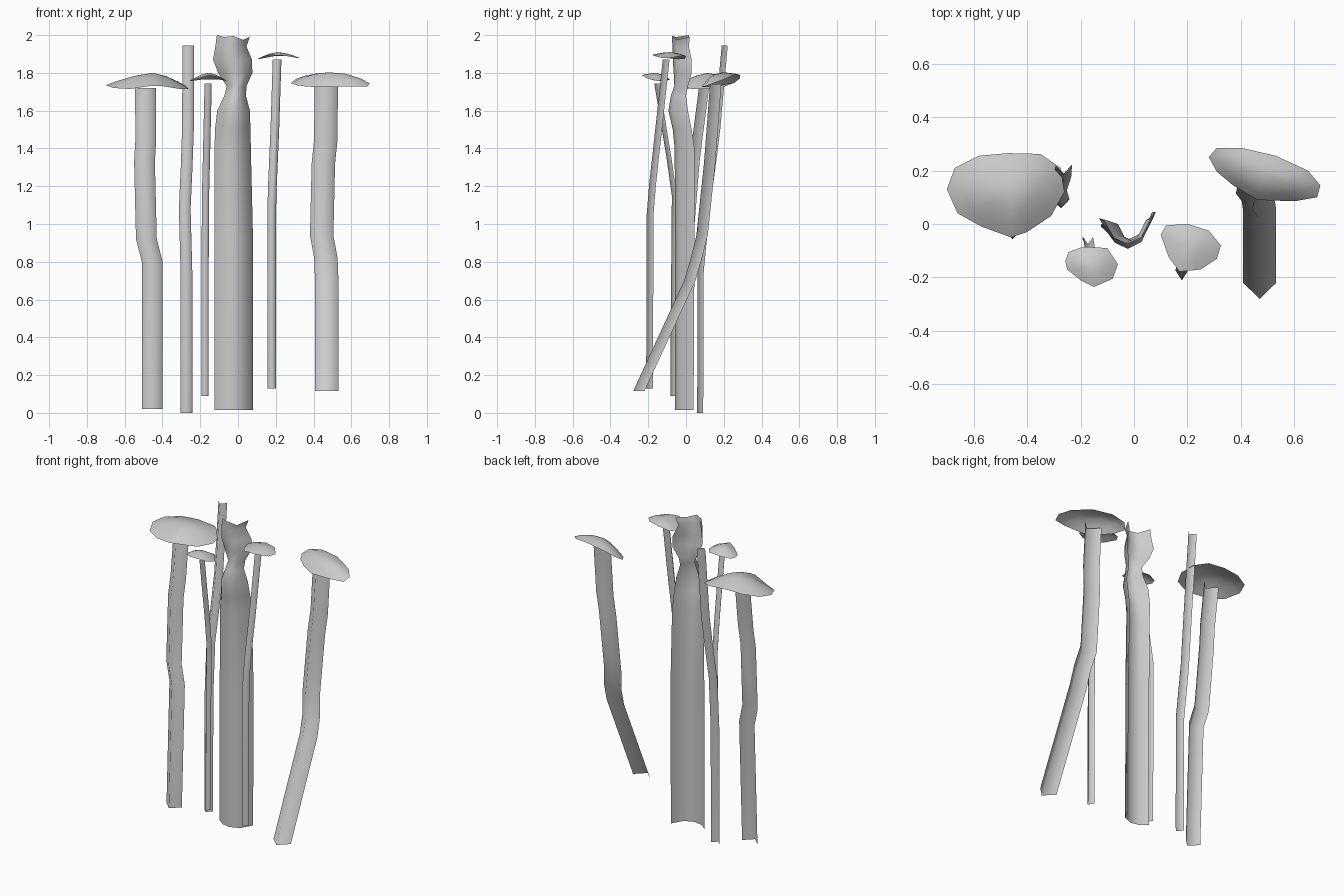
import bpy


def make_mesh(name, verts, faces):
    me = bpy.data.meshes.new(name)
    me.from_pydata(verts, [], faces)
    me.update()
    for p in me.polygons:
        p.use_smooth = True
    ob = bpy.data.objects.new(name, me)
    bpy.context.collection.objects.link(ob)
    return ob


def sheet(name, rings):
    """Skin a strip of open cross-sections, lowest first."""
    n = len(rings[0])
    verts = [p for r in rings for p in r]
    faces = [(k * n + i, k * n + i + 1, (k + 1) * n + i + 1, (k + 1) * n + i)
             for k in range(len(rings) - 1) for i in range(n - 1)]
    return make_mesh(name, verts, faces)


def stem(name, path, w, d):
    """Open V-section stem, ridge to the front; path of (x, y, z)."""
    return sheet(name, [[(x - w, y + d, z), (x, y - d, z), (x + w, y + d, z)]
                        for x, y, z in path])


def cap(name, centre, rim, power=1.6):
    """Thin open dome from a centre peak out to an irregular rim."""
    cx, cy, cz = centre
    n = len(rim)
    verts = [centre]
    for t in (0.4, 0.75, 1.0):
        verts += [(cx + (x - cx) * t, cy + (y - cy) * t,
                   cz + (z - cz) * t ** power) for x, y, z in rim]
    faces = [(0, 1 + i, 1 + (i + 1) % n) for i in range(n)]
    for k in range(2):
        a, b = 1 + k * n, 1 + (k + 1) * n
        faces += [(a + i, b + i, b + (i + 1) % n, a + (i + 1) % n) for i in range(n)]
    # rims are listed clockwise from above, so flip to face up
    return make_mesh(name, verts, [f[::-1] for f in faces])


# Central trunk: open half tube with a pinched neck and flared, ragged top
# z, x left, x right, y front, y left edge, y right edge
trunk = [
    (0.015, -0.124, 0.080, -0.058, -0.010, 0.040),
    (0.90, -0.124, 0.080, -0.058, -0.010, 0.045),
    (1.40, -0.124, 0.068, -0.060, -0.005, 0.045),
    (1.50, -0.122, 0.066, -0.070, 0.000, 0.030),
    (1.60, -0.110, 0.063, -0.093, 0.000, 0.010),
    (1.68, -0.072, 0.042, -0.080, -0.005, 0.000),
    (1.73, -0.060, 0.045, -0.062, 0.000, 0.010),
    (1.80, -0.105, 0.076, -0.065, 0.015, 0.030),
    (1.87, -0.132, 0.074, -0.070, 0.022, 0.030),
    (1.94, -0.120, 0.045, -0.072, 0.015, 0.015),
    (1.99, -0.112, 0.062, -0.074, 0.015, 0.020),
]
rings = []
for z, xl, xr, yf, yl, yr in trunk:
    rag = (0.01, 0, 0.005, -0.015, 0) if z == 1.99 else (0,) * 5
    ring = []
    for t, k, dz in zip((0, 0.22, 0.5, 0.8, 1), (1, 0.25, 0, 0.25, 1), rag):
        edge = yl if t < 0.5 else yr
        ring.append((xl + (xr - xl) * t, yf + (edge - yf) * k, z + dz))
    rings.append(ring)
sheet("trunk", rings)

# Thick and thin stems
stem("left_thick_stem", [
    (-0.454, -0.030, 0.02), (-0.454, 0.000, 0.80), (-0.485, 0.012, 0.92),
    (-0.495, 0.045, 1.33), (-0.488, 0.06, 1.45), (-0.49, 0.095, 1.72)], 0.055, 0.027)
stem("right_thick_stem", [
    (0.47, -0.250, 0.115), (0.47, 0.020, 0.70), (0.465, 0.055, 0.82),
    (0.443, 0.085, 0.94), (0.452, 0.125, 1.32), (0.465, 0.135, 1.45),
    (0.467, 0.157, 1.74)], 0.062, 0.03)
stem("left_thin_stem", [
    (-0.273, 0.075, 0.0), (-0.273, 0.078, 0.75), (-0.282, 0.110, 1.08),
    (-0.272, 0.140, 1.30), (-0.265, 0.165, 1.50), (-0.263, 0.205, 1.945)], 0.031, 0.016)
stem("left_small_stem", [
    (-0.174, -0.070, 0.09), (-0.174, -0.065, 0.80), (-0.172, -0.062, 1.15),
    (-0.167, -0.090, 1.35), (-0.158, -0.155, 1.745)], 0.019, 0.013)
stem("right_thin_stem", [
    (0.179, -0.193, 0.13), (0.178, -0.190, 1.05), (0.182, -0.178, 1.20),
    (0.195, -0.145, 1.50), (0.207, -0.105, 1.87)], 0.023, 0.018)

# Mushroom caps
cap("left_large_cap", (-0.45, 0.11, 1.80), [
    (-0.70, 0.13, 1.735), (-0.67, 0.21, 1.745), (-0.58, 0.255, 1.755),
    (-0.47, 0.265, 1.76), (-0.35, 0.262, 1.75), (-0.275, 0.21, 1.73),
    (-0.26, 0.12, 1.715), (-0.31, 0.03, 1.715), (-0.40, -0.03, 1.73),
    (-0.46, -0.05, 1.732), (-0.57, -0.01, 1.715), (-0.66, 0.04, 1.72)], 1.5)
cap("right_large_cap", (0.49, 0.19, 1.802), [
    (0.28, 0.25, 1.745), (0.31, 0.285, 1.77), (0.40, 0.285, 1.79),
    (0.53, 0.255, 1.79), (0.65, 0.20, 1.765), (0.697, 0.145, 1.745),
    (0.685, 0.10, 1.728), (0.60, 0.085, 1.728), (0.46, 0.09, 1.725),
    (0.37, 0.145, 1.727), (0.31, 0.195, 1.735)], 2.2)
cap("left_small_cap", (-0.155, -0.16, 1.80), [
    (-0.257, -0.14, 1.757), (-0.245, -0.105, 1.757), (-0.19, -0.085, 1.765),
    (-0.10, -0.09, 1.765), (-0.06, -0.15, 1.757), (-0.08, -0.205, 1.77),
    (-0.15, -0.235, 1.788), (-0.20, -0.21, 1.775), (-0.25, -0.17, 1.76)])
cap("right_small_cap", (0.21, -0.085, 1.91), [
    (0.10, -0.04, 1.872), (0.12, -0.005, 1.875), (0.20, 0.0, 1.89),
    (0.28, -0.025, 1.89), (0.325, -0.08, 1.88), (0.31, -0.13, 1.88),
    (0.25, -0.17, 1.89), (0.17, -0.178, 1.895), (0.13, -0.125, 1.882)])
